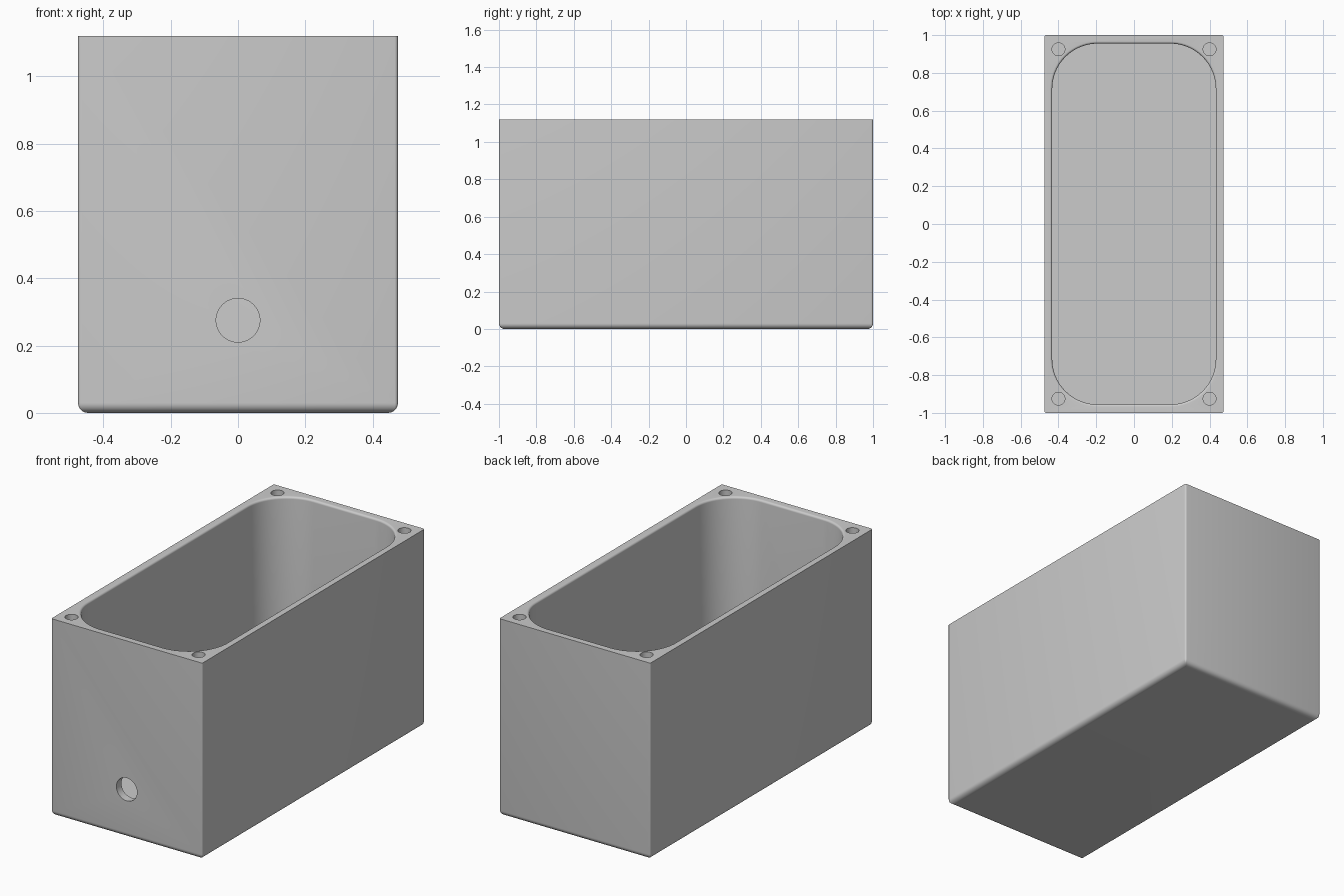
import bpy, bmesh, math
from math import sin, cos, pi

HX, HY, TOP = 0.475, 1.0, 1.12      # outer half sizes and height
CX, CY, CR = 0.433, 0.955, 0.24     # cavity half sizes and corner radius
FLOOR, RIM, FOOT = 0.04, 0.012, 0.03

old = bpy.data.objects.get("Cube")
if old:
    bpy.data.objects.remove(old, do_unlink=True)

grey = bpy.data.materials.new("grey plastic")
grey.use_nodes = True
colour = (0.6, 0.6, 0.6, 1)
grey.diffuse_color = colour
grey.node_tree.nodes["Principled BSDF"].inputs["Base Color"].default_value = colour


def rounded_rect(hx, hy, r, z, steps):
    """Outline of a rounded rectangle, anticlockwise."""
    pts = []
    for q, (sx, sy) in enumerate([(1, 1), (-1, 1), (-1, -1), (1, -1)]):
        for i in range(steps + 1):
            a = (q + i / steps) * pi / 2
            pts.append((sx * (hx - r) + r * cos(a), sy * (hy - r) + r * sin(a), z))
    return pts


def loft(name, outlines):
    """Closed solid through a stack of matching outlines."""
    bm = bmesh.new()
    rings = [[bm.verts.new(p) for p in o] for o in outlines]
    n = len(rings[0])
    for a, b in zip(rings, rings[1:]):
        for i in range(n):
            j = (i + 1) % n
            bm.faces.new((a[i], a[j], b[j], b[i]))
    bm.faces.new(rings[0][::-1])
    bm.faces.new(rings[-1])
    bmesh.ops.recalc_face_normals(bm, faces=bm.faces)
    mesh = bpy.data.meshes.new(name)
    bm.to_mesh(mesh)
    bm.free()
    mesh.materials.append(grey)
    obj = bpy.data.objects.new(name, mesh)
    bpy.context.collection.objects.link(obj)
    return obj


def cylinder(name, r, depth, loc, rot=(0, 0, 0)):
    bpy.ops.mesh.primitive_cylinder_add(vertices=48, radius=r, depth=depth,
                                        location=loc, rotation=rot)
    obj = bpy.context.object
    obj.name = name
    obj.data.materials.append(grey)
    return obj


# Outer block with a rounded foot and slightly softened uprights
outer = []
for i in range(9):
    a = i / 8 * pi / 2
    inset = FOOT * (1 - sin(a))
    outer.append(rounded_rect(HX - inset, HY - inset, max(0.01 - inset, 0.002),
                              FOOT * (1 - cos(a)), 4))
outer.append(rounded_rect(HX, HY, 0.01, TOP, 4))
box = loft("enclosure_box", outer)

# Cavity with a rounded rim
inner = [rounded_rect(CX, CY, CR, FLOOR, 20)]
for i in range(7):
    a = i / 6 * pi / 2
    grow = RIM * (1 - cos(a))
    inner.append(rounded_rect(CX + grow, CY + grow, CR + grow,
                              TOP - RIM + RIM * sin(a), 20))
inner.append(rounded_rect(CX + RIM, CY + RIM, CR + RIM, TOP + 0.1, 20))
cutters = [loft("cavity_cutter", inner)]

# Cable hole through the front wall
cutters.append(cylinder("cable_hole_cutter", 0.065, 0.2, (0, -HY, 0.275), (pi / 2, 0, 0)))

# Screw holes in the four top corners
for sx in (-1, 1):
    for sy in (-1, 1):
        cutters.append(cylinder("screw_hole_cutter", 0.034, 0.5,
                                (sx * 0.4, sy * 0.925, TOP)))

bpy.ops.object.select_all(action="DESELECT")
bpy.context.view_layer.objects.active = box
box.select_set(True)
for c in cutters:
    c.hide_render = True
    mod = box.modifiers.new("cut", "BOOLEAN")
    mod.operation = "DIFFERENCE"
    mod.solver = "EXACT"
    mod.object = c
    bpy.ops.object.modifier_apply(modifier=mod.name)
for c in cutters:
    bpy.data.objects.remove(c, do_unlink=True)

box.select_set(True)
bpy.ops.object.shade_smooth_by_angle(angle=math.radians(30))
